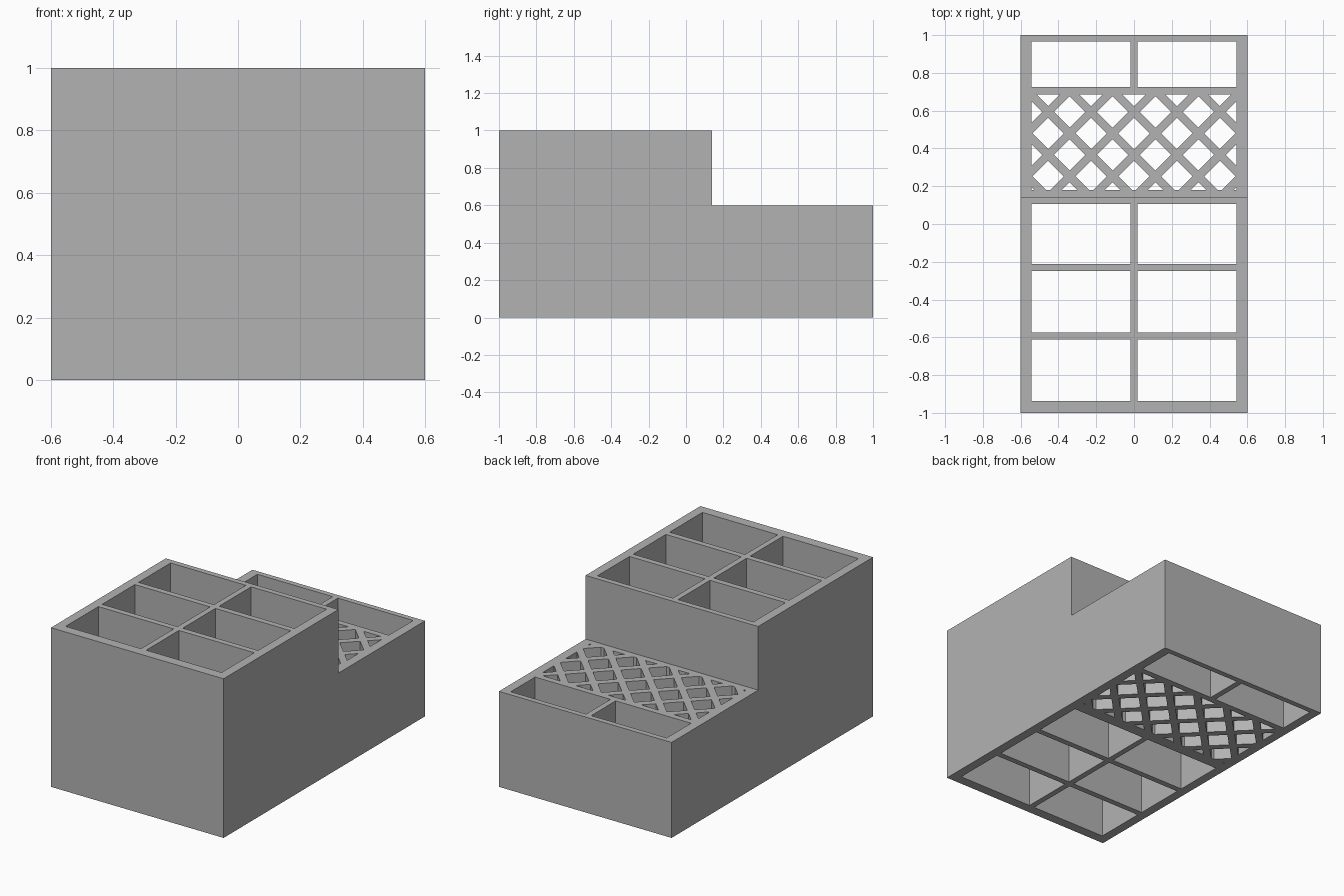
import bpy
import bmesh
from mathutils import Vector

cube = bpy.data.objects.get("Cube")
if cube:
    bpy.data.objects.remove(cube, do_unlink=True)

grey = bpy.data.materials.new("plain grey")
grey.use_nodes = True
colour = (0.45, 0.45, 0.45, 1)
grey.diffuse_color = colour
grey.node_tree.nodes["Principled BSDF"].inputs["Base Color"].default_value = colour


def prism(bm, points, direction):
    """Extrude a closed outline into a solid."""
    face = bm.faces.new([bm.verts.new(p) for p in points])
    grown = bmesh.ops.extrude_face_region(bm, geom=[face])["geom"]
    verts = [g for g in grown if isinstance(g, bmesh.types.BMVert)]
    bmesh.ops.translate(bm, verts=verts, vec=direction)


def make_object(name, bm):
    bmesh.ops.recalc_face_normals(bm, faces=bm.faces)
    mesh = bpy.data.meshes.new(name)
    bm.to_mesh(mesh)
    bm.free()
    mesh.materials.append(grey)
    obj = bpy.data.objects.new(name, mesh)
    bpy.context.collection.objects.link(obj)
    return obj


# Stepped block: tall front, low back
HALF_W, STEP_Y, LOW, HIGH = 0.6, 0.14, 0.6, 1.0
bm = bmesh.new()
profile = [(-1, 0), (1, 0), (1, LOW), (STEP_Y, LOW), (STEP_Y, HIGH), (-1, HIGH)]
prism(bm, [(-HALF_W, y, z) for y, z in profile], (2 * HALF_W, 0, 0))
body = make_object("stepped_organiser", bm)

# Open compartments, in mirrored pairs
BOTTOM, DEPTH = -0.1, 1.3
INNER, OUTER = 0.018, 0.542
bm = bmesh.new()
for y0, y1 in [(-0.937, -0.612), (-0.575, -0.25), (-0.213, 0.105), (0.724, 0.966)]:
    for side in (-1, 1):
        corners = [(INNER, y0), (OUTER, y0), (OUTER, y1), (INNER, y1)]
        prism(bm, [(side * x, y, BOTTOM) for x, y in corners], (0, 0, DEPTH))

# Diagonal grille openings: diamonds trimmed to a rectangle
PITCH, HALF_DIAG = 0.2275, 0.083
GRILLE_Y0, GRILLE_Y1, CENTRE_Y = 0.18, 0.685, 0.48
grille = bmesh.new()
for i in range(-6, 7):
    for j in range(-4, 5):
        if (i + j) % 2:
            continue
        x, y = i * PITCH / 2, CENTRE_Y + j * PITCH / 2
        if abs(x) - HALF_DIAG > OUTER or not GRILLE_Y0 < y + HALF_DIAG or not y - HALF_DIAG < GRILLE_Y1:
            continue
        d = HALF_DIAG
        prism(grille, [(x - d, y, BOTTOM), (x, y - d, BOTTOM),
                       (x + d, y, BOTTOM), (x, y + d, BOTTOM)], (0, 0, DEPTH))
for point, normal in [((-OUTER, 0, 0), (-1, 0, 0)), ((OUTER, 0, 0), (1, 0, 0)),
                      ((0, GRILLE_Y0, 0), (0, -1, 0)), ((0, GRILLE_Y1, 0), (0, 1, 0))]:
    bmesh.ops.bisect_plane(grille, geom=grille.verts[:] + grille.edges[:] + grille.faces[:],
                           plane_co=Vector(point), plane_no=Vector(normal), clear_outer=True)
    bmesh.ops.holes_fill(grille, edges=[e for e in grille.edges if e.is_boundary], sides=0)

# Cut every opening straight through the block
for name, cutter_bm in (("compartment_cutter", bm), ("grille_cutter", grille)):
    cutter = make_object(name, cutter_bm)
    cutter.hide_render = True
    cut = body.modifiers.new(name, 'BOOLEAN')
    cut.operation = 'DIFFERENCE'
    cut.solver = 'EXACT'
    cut.object = cutter
    bpy.context.view_layer.objects.active = body
    bpy.ops.object.modifier_apply(modifier=cut.name)
    bpy.data.objects.remove(cutter, do_unlink=True)
